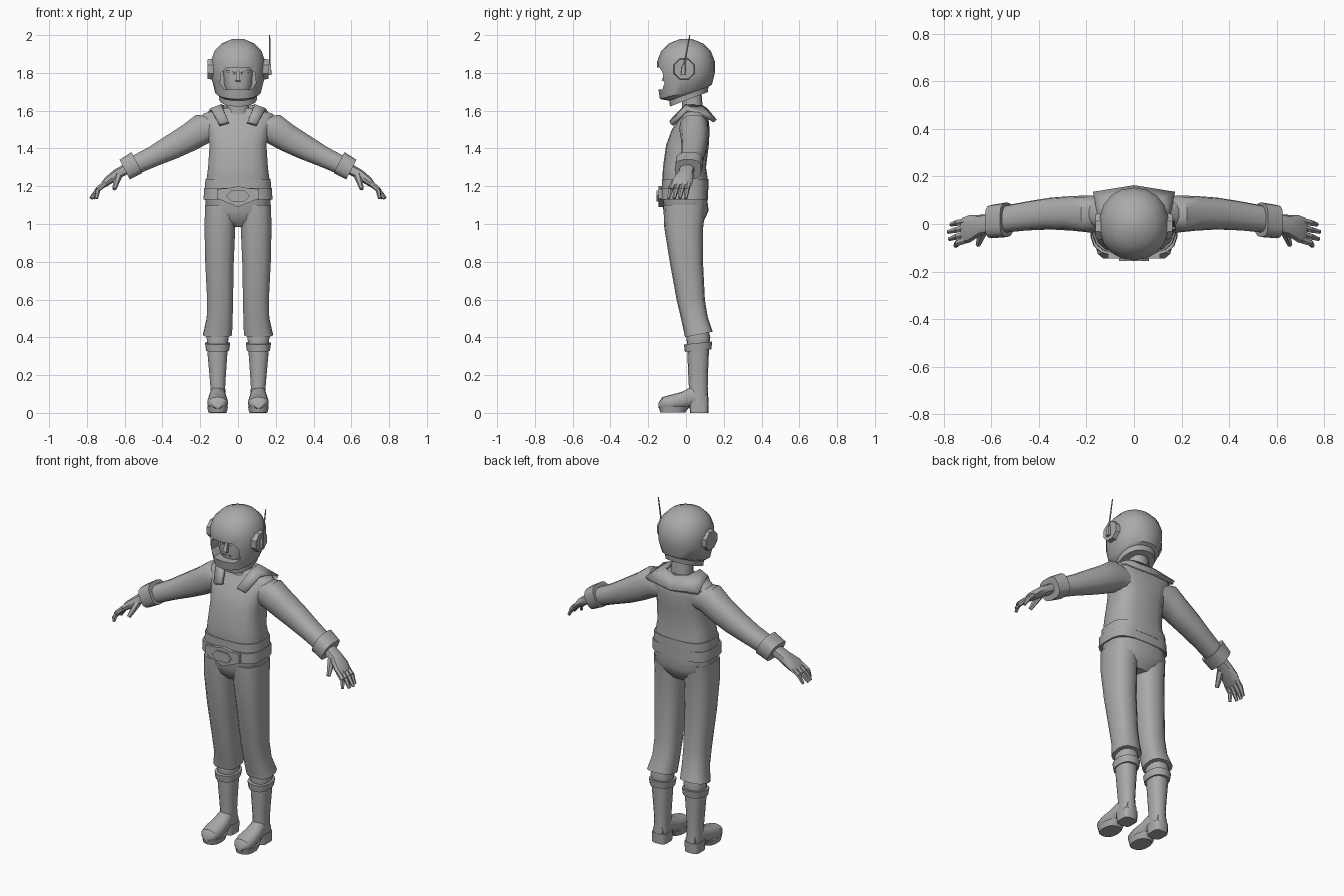
import bpy
import bmesh
from math import cos, sin, tau, copysign
from mathutils import Vector

if "Cube" in bpy.data.objects:
    bpy.data.objects.remove(bpy.data.objects["Cube"])

grey = bpy.data.materials.new("plain_grey")
grey.use_nodes = True
grey.diffuse_color = (0.4, 0.4, 0.4, 1)
grey.node_tree.nodes["Principled BSDF"].inputs["Base Color"].default_value = grey.diffuse_color

X, Y, Z = Vector((1, 0, 0)), Vector((0, 1, 0)), Vector((0, 0, 1))


def finish(name, bm, mirror=False, angle=0.7):
    """Turn a bmesh into a shaded object, optionally mirrored across the body."""
    bmesh.ops.recalc_face_normals(bm, faces=bm.faces)
    mesh = bpy.data.meshes.new(name)
    bm.to_mesh(mesh)
    bm.free()
    mesh.materials.append(grey)
    obj = bpy.data.objects.new(name, mesh)
    bpy.context.collection.objects.link(obj)
    bpy.ops.object.select_all(action="DESELECT")
    obj.select_set(True)
    bpy.context.view_layer.objects.active = obj
    bpy.ops.object.shade_smooth_by_angle(angle=angle)
    if mirror:
        obj.modifiers.new("mirror", "MIRROR").use_clip = True
    return obj


def loft(name, rings, u=X, v=Y, sides=14, power=2.4, mirror=False, angle=0.7):
    """Skin rounded sections given as x, y, z, half-size u, half-size v, tilt."""
    bm = bmesh.new()
    loops = []
    for x, y, z, a, b, *tilt in rings:
        loop = []
        for i in range(sides):
            t = tau * (i + 0.5) / sides
            c, s = (copysign(abs(w) ** (2 / power), w) for w in (cos(t), sin(t)))
            lean = Z * (tilt[0] * b * s if tilt else 0)
            loop.append(bm.verts.new(Vector((x, y, z)) + u * a * c + v * b * s + lean))
        loops.append(loop)
    for low, high in zip(loops, loops[1:]):
        for i in range(sides):
            j = (i + 1) % sides
            bm.faces.new((low[i], low[j], high[j], high[i]))
    bm.faces.new(loops[0])
    bm.faces.new(loops[-1])
    return finish(name, bm, mirror, angle)


def plate(name, half, front, back):
    """Extrude along y a symmetric outline given as its +x half, bottom to top."""
    outline = list(half) + [(-x, z) for x, z in reversed(half) if x > 0]
    bm = bmesh.new()
    face = bm.faces.new([bm.verts.new((x, front, z)) for x, z in outline])
    moved = bmesh.ops.extrude_face_region(bm, geom=[face])["geom"]
    bmesh.ops.translate(bm, vec=Y * (back - front),
                        verts=[g for g in moved if isinstance(g, bmesh.types.BMVert)])
    return finish(name, bm)


def bar(name, start, end, r0, r1, sides=6, mirror=False):
    """Tapered rod between two points."""
    start, end = Vector(start), Vector(end)
    turn = (end - start).to_track_quat("Z", "Y")
    return loft(name, [(*start, r0, r0), (*end, r1, r1)],
                turn @ X, turn @ Y, sides, 2, mirror)


# Shirt with a waistband
loft("shirt", [
    (0, 0, 1.15, .165, .115), (0, -.005, 1.24, .168, .12), (0, -.008, 1.3, .16, .114),
    (0, .008, 1.42, .152, .113), (0, .025, 1.5, .168, .1), (0, .043, 1.56, .2, .076),
    (0, .043, 1.585, .185, .06), (0, .043, 1.615, .075, .05)], sides=18, power=2.8)
loft("waistband", [(0, -.005, 1.18, .178, .123), (0, -.005, 1.238, .174, .123)],
     sides=18, power=3)

# Belt with a pointed front plate and buckle
loft("belt", [(0, -.01, 1.13, .184, .126), (0, -.01, 1.19, .181, .126)], sides=18, power=3.4)
plate("belt_plate", [(0, 1.09), (.05, 1.11), (.11, 1.135), (.11, 1.185), (.05, 1.19), (0, 1.2)],
      -.146, -.11)
plate("buckle", [(.035, 1.12), (.062, 1.15), (.035, 1.178)], -.156, -.12)

# Trousers
loft("hips", [(0, 0, .985, .07, .07), (0, -.004, 1.02, .13, .1), (0, 0, 1.07, .174, .12),
              (0, -.008, 1.16, .176, .117)], sides=18, power=2.8)
loft("trouser_leg", [
    (.108, .068, .415, .078, .073, .2), (.097, .045, .5, .07, .07, .1),
    (.095, .025, .6, .07, .075), (.098, .002, .8, .077, .088),
    (.096, -.012, .98, .083, .103), (.092, -.008, 1.1, .084, .112)], power=2.6, mirror=True)

# Boots
loft("boot_lining", [(.108, .065, .36, .054, .058), (.108, .065, .4, .06, .064),
                     (.108, .065, .45, .05, .05)], mirror=True)
loft("boot_cuff", [(.108, .064, .33, .062, .07, .1), (.108, .064, .37, .068, .075, .1)],
     mirror=True)
loft("boot_shaft", [
    (.107, .067, .06, .042, .052), (.107, .065, .14, .04, .05), (.108, .064, .22, .046, .053),
    (.109, .064, .34, .056, .058)], mirror=True)
loft("boot_foot", [
    (.108, -.145, .04, .022, .014), (.108, -.125, .05, .046, .034), (.108, -.08, .054, .055, .042),
    (.108, -.02, .066, .05, .046), (.108, .03, .085, .043, .055), (.107, .11, .065, .034, .04)],
    X, Z, mirror=True)
loft("boot_sole", [(.108, -.07, .002, .05, .066), (.108, -.062, .035, .057, .083)], mirror=True)
loft("boot_heel", [(.107, .07, 0, .044, .048), (.107, .068, .06, .045, .052)],
     power=4, mirror=True)

# Sleeves and cuffs run down and outward
across = Vector((.45, 0, .89))
loft("sleeve", [
    (.11, .04, 1.505, .075, .07), (.185, .042, 1.505, .084, .078), (.26, .045, 1.457, .076, .073),
    (.35, .044, 1.408, .068, .067), (.45, .034, 1.357, .056, .061), (.56, .018, 1.305, .05, .056)],
    across, Y, mirror=True)
loft("sleeve_cuff", [(.535, .018, 1.325, .064, .073), (.6, .01, 1.288, .06, .07)],
     across, Y, power=3, mirror=True)

# Hands
loft("palm", [
    (.58, .008, 1.298, .03, .04), (.64, -.003, 1.265, .028, .042), (.69, -.02, 1.228, .024, .058),
    (.72, -.028, 1.2, .014, .055)], Vector((.64, 0, .77)), Y, sides=10, mirror=True)
for finger, base, tip, reach in (("index", -.068, -.092, .75), ("middle", -.042, -.063, .775),
                                 ("ring", -.014, -.033, .78), ("little", .012, -.002, .768)):
    knuckle = (.742, (base + tip) / 2, 1.182)
    bar(finger + "_finger_base", (.705, base, 1.215), knuckle, .015, .014, mirror=True)
    bar(finger + "_finger_tip", knuckle, (reach, tip, 1.135), .014, .009, mirror=True)
bar("thumb", (.635, -.03, 1.255), (.655, -.088, 1.185), .022, .011, mirror=True)

# Neck and broad collar, open at the front
loft("neck", [(0, .035, 1.58, .06, .056), (0, .03, 1.7, .055, .052)])
inner = [(.05, -.08, 1.54), (.085, 0, 1.625), (.075, .08, 1.62), (0, .1, 1.61)]
outer = [(.1, -.075, 1.525), (.142, .005, 1.603), (.17, .13, 1.56), (0, .155, 1.545)]
bm = bmesh.new()
edges = [[bm.verts.new(p) for p in row] for row in (inner, outer)]
for i in range(len(inner) - 1):
    bm.faces.new((edges[0][i], edges[1][i], edges[1][i + 1], edges[0][i + 1]))
collar = finish("collar", bm, mirror=True, angle=.5)
solid = collar.modifiers.new("thickness", "SOLIDIFY")
solid.thickness, solid.offset = .022, 0

# Helmet with a face opening
helmet = loft("helmet", [
    (0, .015, 1.66, .1, .1, .38), (0, .015, 1.69, .103, .104, .36), (0, 0, 1.7, .122, .138, .28),
    (0, 0, 1.78, .143, .153, .14), (0, 0, 1.86, .146, .153), (0, 0, 1.915, .127, .132),
    (0, 0, 1.955, .088, .092), (0, 0, 1.98, .03, .03)], sides=18, power=2.15)
cutter = plate("face_cutter", [(.07, 1.712), (.095, 1.745), (.09, 1.8), (.06, 1.828)], -.3, -.05)
cutter.hide_render = True
cut = helmet.modifiers.new("face_opening", "BOOLEAN")
cut.operation, cut.object, cut.solver = "DIFFERENCE", cutter, "EXACT"
bpy.context.view_layer.objects.active = helmet
bpy.ops.object.modifier_apply(modifier=cut.name)
bpy.data.objects.remove(cutter)
bpy.ops.object.select_all(action="DESELECT")
helmet.select_set(True)
bpy.ops.object.shade_smooth_by_angle(angle=.7)

# Face inside the helmet
loft("face", [(0, -.04, 1.69, .055, .055), (0, -.04, 1.74, .075, .066), (0, -.035, 1.84, .08, .06)])
bar("nose", (0, -.1, 1.81), (0, -.118, 1.757), .009, .017, 4)
bar("brow", (.018, -.1, 1.797), (.06, -.088, 1.81), .009, .007, 4, mirror=True)
bar("mouth", (-.025, -.103, 1.732), (.025, -.103, 1.732), .006, .006, 4)

# Earpieces and aerial on the left side
bar("earpiece", (.125, -.01, 1.82), (.162, -.01, 1.82), .062, .056, 8, mirror=True)
loft("aerial_mount", [(.165, -.016, 1.79, .012, .012), (.165, -.012, 1.845, .01, .009)], power=6)
bar("aerial", (.168, -.018, 1.8), (.168, .02, 2), .005, .003)
